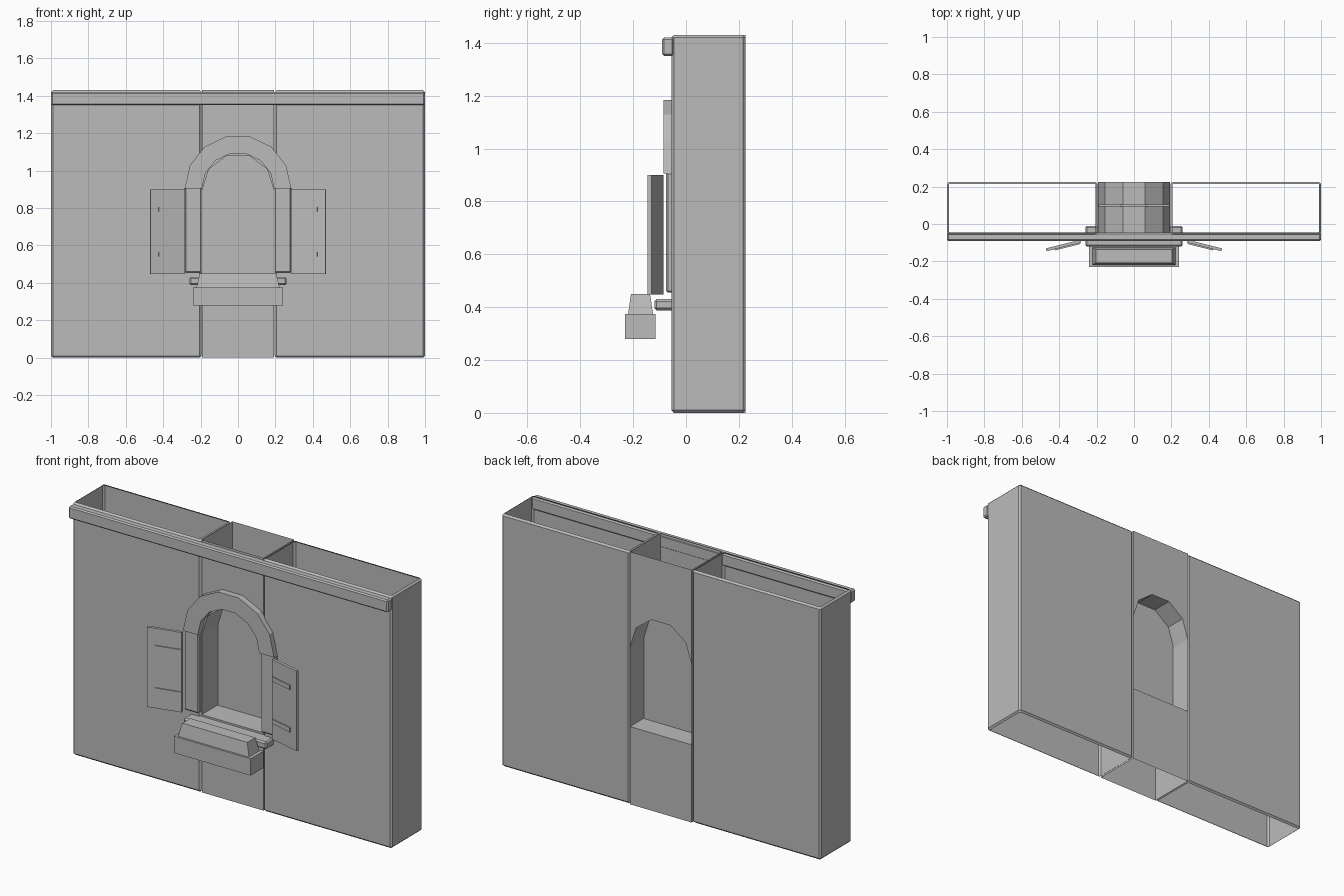
import bpy, bmesh, math
from mathutils import Matrix, Vector

if "Cube" in bpy.data.objects:
    bpy.data.objects.remove(bpy.data.objects["Cube"])

stone = bpy.data.materials.new("plain_grey")
stone.diffuse_color = (0.5, 0.5, 0.5, 1)
stone.use_nodes = True
stone.node_tree.nodes["Principled BSDF"].inputs["Base Color"].default_value = stone.diffuse_color


def finish(name, bm, bevel=0):
    bmesh.ops.recalc_face_normals(bm, faces=bm.faces)
    me = bpy.data.meshes.new(name)
    bm.to_mesh(me)
    bm.free()
    me.materials.append(stone)
    ob = bpy.data.objects.new(name, me)
    bpy.context.collection.objects.link(ob)
    if bevel:
        mod = ob.modifiers.new("chamfer", 'BEVEL')
        mod.width, mod.segments = bevel, 1
    return ob


def box(name, x0, x1, y0, y1, z0, z1, bevel=0, taper=None):
    """Box between limits; taper = (dx, dy) insets its top."""
    bm = bmesh.new()
    bmesh.ops.create_cube(bm, size=1)
    for v in bm.verts:
        top = v.co.z > 0
        dx, dy = taper if taper and top else (0, 0)
        v.co = (x1 - dx if v.co.x > 0 else x0 + dx,
                y1 - dy if v.co.y > 0 else y0 + dy, z1 if top else z0)
    return finish(name, bm, bevel)


def arch(rx, rz, z, n):
    return [(rx * math.cos(math.pi * i / n), z + rz * math.sin(math.pi * i / n))
            for i in range(n + 1)]


FRONT, BACK, TOP, C = -0.055, 0.225, 1.43, 0.01


def wall_shell(name, x0, x1):
    """Hollow chamfered wall section, open at top and bottom."""
    bm = bmesh.new()
    rings = []
    for z, d in ((0, C), (C, 0), (TOP - C, 0), (TOP, C)):
        a, b, f, k = x0 + d, x1 - d, FRONT + d, BACK - d
        e = C if d == 0 else 0.004
        pts = [(a + e, f), (b - e, f), (b, f + e), (b, k - e),
               (b - e, k), (a + e, k), (a, k - e), (a, f + e)]
        rings.append([bm.verts.new((x, y, z)) for x, y in pts])
    for lo, hi in zip(rings, rings[1:]):
        for i in range(8):
            j = (i + 1) % 8
            bm.faces.new((lo[i], lo[j], hi[j], hi[i]))
    finish(name, bm)


# Side wall sections
wall_shell("right_wall", 0.195, 1.0)
wall_shell("left_wall", -1.0, -0.195)

# Centre section: front and back panels, side walls, sill and arched reveal
W, SILL, SPRING, Y0, Y1 = 0.193, 0.44, 0.89, -0.048, 0.225
curve = arch(W, 0.2, SPRING, 5)
bm = bmesh.new()


def face(pts):
    bm.faces.new([bm.verts.new(p) for p in pts])


for y in (Y0, Y1):
    face([(-W, y, 0), (W, y, 0), (W, y, SILL), (-W, y, SILL)])
    face([(x, y, z) for x, z in curve + [(-W, TOP), (W, TOP)]])
strips = [((-W, SILL), (W, SILL)), ((-W, 0), (-W, TOP)), ((W, 0), (W, TOP))]
for (ax, az), (bx, bz) in strips + list(zip(curve, curve[1:])):
    face([(ax, Y0, az), (bx, Y0, bz), (bx, Y1, bz), (ax, Y1, az)])
bmesh.ops.remove_doubles(bm, verts=bm.verts, dist=1e-5)
finish("window_wall", bm)

# Pane inside the opening
box("window_pane", -0.19, 0.19, 0.093, 0.105, SILL, 1.1)

# Cornice along the top of the front
box("cornice", -1, 1, -0.09, -0.046, 1.35, 1.42, 0.007)

# Arched window surround
bm = bmesh.new()
outer, inner = arch(0.285, 0.285, 0.905, 7), arch(0.193, 0.19, 0.905, 7)
for i in range(7):
    quad = [outer[i], outer[i + 1], inner[i + 1], inner[i]]
    face([(x, -0.085, z) for x, z in quad])
    for (ax, az), (bx, bz) in ((quad[0], quad[1]), (quad[2], quad[3])):
        face([(ax, -0.085, az), (bx, -0.085, bz), (bx, -0.045, bz), (ax, -0.045, az)])
for p, q in ((outer[0], inner[0]), (outer[-1], inner[-1])):
    face([(p[0], -0.085, p[1]), (q[0], -0.085, q[1]),
          (q[0], -0.045, q[1]), (p[0], -0.045, p[1])])
bmesh.ops.remove_doubles(bm, verts=bm.verts, dist=1e-5)
finish("arch_surround", bm)

# Jambs, shutters and battens, mirrored left and right
for s, side in ((1, "right"), (-1, "left")):
    xs = sorted((s * 0.195, s * 0.285))
    box(side + "_jamb", *xs, -0.075, -0.045, 0.455, 0.91, 0.006)
    turn = (Matrix.Translation(Vector((s * 0.285, -0.092, 0)))
            @ Matrix.Rotation(-s * math.radians(14), 4, 'Z'))
    xs = sorted((0, s * 0.19))
    box(side + "_shutter", *xs, -0.008, 0.008, 0.448, 0.9).matrix_world = turn
    for z in (0.54, 0.78):
        xs = sorted((s * 0.005, s * 0.145))
        box(side + "_batten", *xs, -0.014, -0.006, z, z + 0.025).matrix_world = turn

# Sill ledge
box("sill_ledge", -0.26, 0.26, -0.12, -0.01, 0.388, 0.43, 0.008)

# Planter with tapered planting
box("planter_box", -0.24, 0.24, -0.23, -0.115, 0.28, 0.375)
box("planting", -0.222, 0.222, -0.219, -0.125, 0.375, 0.45, taper=(0.018, 0.011))
